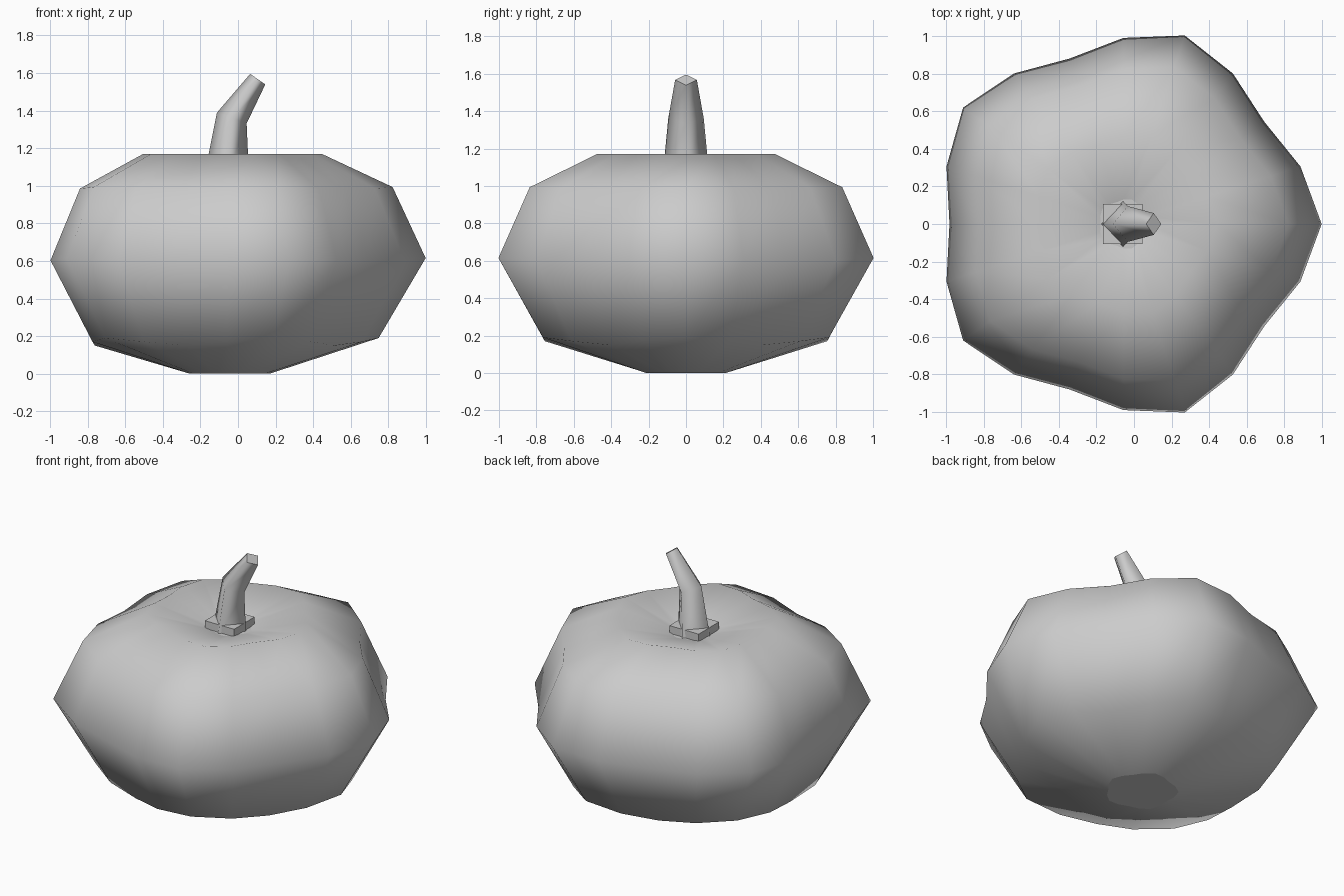
import bpy, bmesh
from math import cos, sin, pi, radians
from mathutils import Vector

if "Cube" in bpy.data.objects:
    bpy.data.objects.remove(bpy.data.objects["Cube"])

CX = -0.056   # axis of the pumpkin body


def loft(name, rings):
    """Skin a list of equal-length vertex rings and cap both ends."""
    bm = bmesh.new()
    rows = [[bm.verts.new(p) for p in ring] for ring in rings]
    n = len(rows[0])
    for a, b in zip(rows, rows[1:]):
        for i in range(n):
            j = (i + 1) % n
            bm.faces.new((a[i], a[j], b[j], b[i])).smooth = True
    caps = [bm.faces.new(rows[0][::-1]), bm.faces.new(rows[-1])]
    for f in caps:
        for e in f.edges:
            e.smooth = False
    mesh = bpy.data.meshes.new(name)
    bmesh.ops.recalc_face_normals(bm, faces=bm.faces[:])
    bm.to_mesh(mesh)
    bm.free()
    ob = bpy.data.objects.new(name, mesh)
    bpy.context.collection.objects.link(ob)
    return ob


# Pumpkin body: five-lobed rings (radius, height, lobe height change)
profile = [(0.21, 0.0, 0), (0.755, 0.17, 0.02), (0.99, 0.603, 0.012),
           (0.825, 0.985, 0.008), (0.47, 1.17, 0), (0.13, 1.08, 0)]
body = []
for r, z, dz in profile:
    ring = []
    for i in range(20):
        a = 2 * pi * i / 20
        lobe = cos(5 * a)
        rr = r * (1 + 0.065 * lobe)
        ring.append((CX + rr * cos(a), rr * sin(a), z + dz * lobe))
    body.append(ring)
loft("pumpkin_body", body)

# Stem: bent four-sided taper (centre x, z, half width x, half width y, tilt)
path = [(-0.06, 1.06, 0.118, 0.124, 0), (-0.033, 1.36, 0.084, 0.095, 20),
        (0.105, 1.567, 0.049, 0.058, 35)]
stem = []
for x, z, rx, ry, tilt in path:
    t = radians(tilt)
    side = Vector((cos(t), 0, -sin(t))) * rx
    stem.append([Vector((x, 0, z)) + side * cos(k * pi / 2)
                 + Vector((0, ry, 0)) * sin(k * pi / 2) for k in range(4)])
loft("stem", stem)

# Square collar around the foot of the stem
bpy.ops.mesh.primitive_cube_add(size=1, location=(-0.06, 0, 1.105))
collar = bpy.context.object
collar.name = "stem_collar"
collar.scale = (0.212, 0.212, 0.05)
